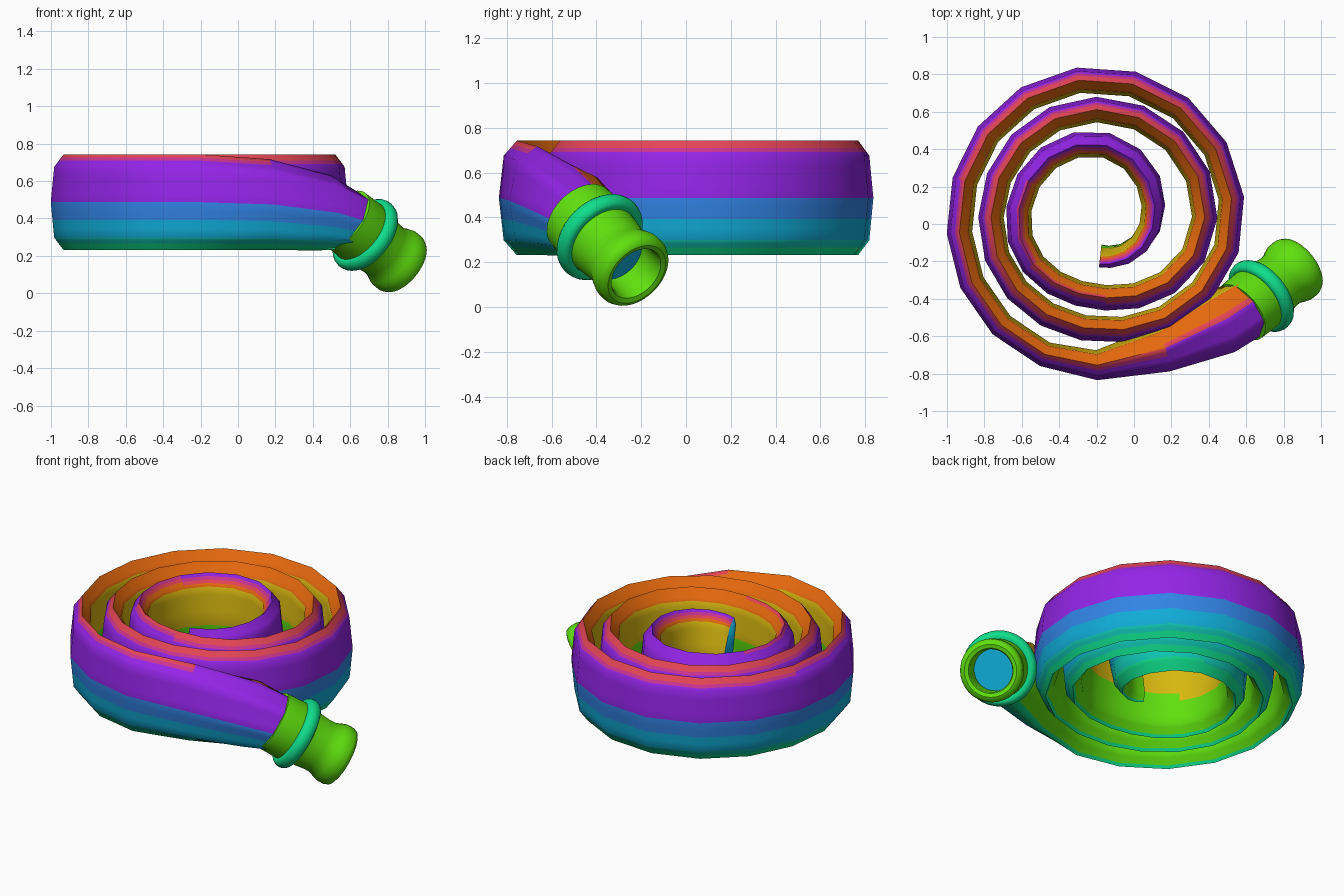
import bpy, bmesh, math
from mathutils import Vector

if "Cube" in bpy.data.objects:
    bpy.data.objects.remove(bpy.data.objects["Cube"])

# Materials: one flat colour each
PALETTE = [("orange", "EC6C0E"), ("red", "E64656"), ("magenta", "CC3490"),
           ("purple", "9826EE"), ("blue", "3284E6"), ("cyan", "10ACD8"), ("teal", "10C6B4"),
           ("emerald", "0FDE8C"), ("green", "60E00E"), ("yellow", "D8B810")]


def linear(h):
    out = []
    for i in (0, 2, 4):
        c = int(h[i:i + 2], 16) / 255
        out.append(c / 12.92 if c <= 0.04045 else ((c + 0.055) / 1.055) ** 2.4)
    return (*out, 1)


MATS, IDX = [], {}
for n, (name, h) in enumerate(PALETTE):
    m = bpy.data.materials.new(name)
    m.diffuse_color = linear(h)
    m.use_nodes = True
    m.node_tree.nodes["Principled BSDF"].inputs["Base Color"].default_value = m.diffuse_color
    MATS.append(m)
    IDX[name] = n


def loft(name, rings, colour, caps=(None, None), angle=40):
    """Skin closed rings of points; colour(ring, side) names the face colour."""
    bm = bmesh.new()
    vs = [[bm.verts.new(p) for p in r] for r in rings]
    n = len(vs[0])
    for i in range(len(vs) - 1):
        for j in range(n):
            k = (j + 1) % n
            f = bm.faces.new((vs[i][j], vs[i][k], vs[i + 1][k], vs[i + 1][j]))
            f.material_index = IDX[colour(i, j)]
    for ring, col in zip((vs[0], vs[-1]), caps):
        if col:
            bm.faces.new(ring).material_index = IDX[col]
    bmesh.ops.recalc_face_normals(bm, faces=bm.faces)
    me = bpy.data.meshes.new(name)
    bm.to_mesh(me)
    bm.free()
    for m in MATS:
        me.materials.append(m)
    ob = bpy.data.objects.new(name, me)
    bpy.context.collection.objects.link(ob)
    bpy.ops.object.select_all(action='DESELECT')
    ob.select_set(True)
    bpy.context.view_layer.objects.active = ob
    bpy.ops.object.shade_smooth_by_angle(angle=math.radians(angle))
    return ob


# Nozzle axis
AXIS = Vector((0.66, 0.53, -0.53)).normalized()
RING = Vector((0.68, -0.385, 0.312))

# Hose path: a round mouth that flattens, then a three-turn spiral
path = [(RING - AXIS * 0.13, 0.168, 0.172, 0),
        (Vector((0.46, -0.525, 0.43)), 0.178, 0.205, 0),
        (Vector((0.15, -0.67, 0.475)), 0.125, 0.243, 0)]
RADII = [0.765, 0.755, 0.735, 0.775, 0.722, 0.565, 0.565, 0.612,
         0.575, 0.39, 0.42, 0.43, 0.29, 0.165, 0.12]     # one per quarter turn


def radius(q):
    i = min(int(q), len(RADII) - 4)
    t = q - i
    a, b, c, d = RADII[i:i + 4]
    return b + 0.5 * t * (c - a + t * (2 * a - 5 * b + 4 * c - d + t * (3 * (b - c) + d - a)))


STEPS = 51
for k in range(STEPS):
    turn = math.radians(21.6 * min(k, 49.7))
    r = radius(turn / (math.pi / 2))
    a = math.radians(270) - turn
    end = max(0, (k - 44) / 6)
    path.append((Vector((-0.2 + r * math.cos(a), r * math.sin(a), 0.487)),
                 0.068 - 0.03 * end if k else 0.08, 0.255 - 0.06 * end, 0.045 * end))

# Cross-section: octagon from the top round the outer side, 4 strips per edge
OCT = [(0, 1), (.73, .74), (1, 0), (.73, -.74), (0, -1), (-.73, -.74), (-1, 0), (-.73, .74)]
SUB = 4
section = []
for e in range(8):
    p, q = OCT[e], OCT[(e + 1) % 8]
    for s in range(SUB):
        t = s / SUB
        section.append((p[0] + (q[0] - p[0]) * t, p[1] + (q[1] - p[1]) * t))

rings = []
for i, (c, hw, hh, lean) in enumerate(path):
    if i == 0:
        t = -AXIS
    else:
        t = (path[min(i + 1, len(path) - 1)][0] - path[i - 1][0]).normalized()
    side = Vector((-t.y, t.x, 0)).normalized()          # points away from the coil
    up = t.cross(side)
    if up.z < 0:
        up = -up
    rings.append([c + side * (x * hw + z * lean) + up * (z * hh) for x, z in section])

# Colour bands round the hose, from the top over the outer side
R, M, P, O = "red", "magenta", "purple", "orange"
WALLS = ([P] * 4 + ["blue"] * 2 + ["cyan"] * 2 + ["teal"] * 2 + ["emerald"] * 2
         + ["emerald"] + ["green"] * 7 + ["yellow"] * 4)


def hose_colour(i, j):
    # the two top bevels drift towards purple at the mouth and in the innermost turn
    shift = min(4, max(0, (i - 33) // 3))
    if j < 4:
        if i < 3:
            return [R, M, P, P][j] if i == 2 else P
        bevel = [R, M, P, P] if i < 8 else [R, R, M, P]
        return bevel[min(3, j + shift)]
    if j >= 28:
        if i < 2 and j == 31:
            return R
        return [O, O, O, O, R, M, P, P][j - 28 + min(3, shift)]
    if shift > 1:
        if j >= 23:
            return "yellow"
        if 8 <= j < 15:
            return WALLS[min(12, j - 4 + shift // 2)]
    return WALLS[j - 4]


loft("coiled_hose", rings, hose_colour, ("green", "cyan"), 80)

# Nozzle parts: lathed profiles (distance along axis, radius)
U = AXIS.orthogonal().normalized()
W = AXIS.cross(U)


def lathe(name, profile, colour, caps=(None, None), n=36):
    rs = [[RING + AXIS * d + (U * math.cos(2 * math.pi * j / n) + W * math.sin(2 * math.pi * j / n)) * r
           for j in range(n)] for d, r in profile]
    return loft(name, rs, lambda i, j: colour, caps)


lathe("nozzle", [(-.165, .176), (-.03, .18), (.03, .170), (.14, .158), (.18, .16), (.21, .172),
                 (.24, .182), (.28, .182), (.303, .172), (.313, .152), (.306, .13), (.29, .123),
                 (.16, .121)], "green", ("green", "cyan"))
lathe("nozzle_ring", [(.0 + .042 * math.cos(a), .185 + .033 * math.sin(a))
                      for a in [math.pi * (1.15 - 1.3 * i / 8) for i in range(9)]], "emerald")
